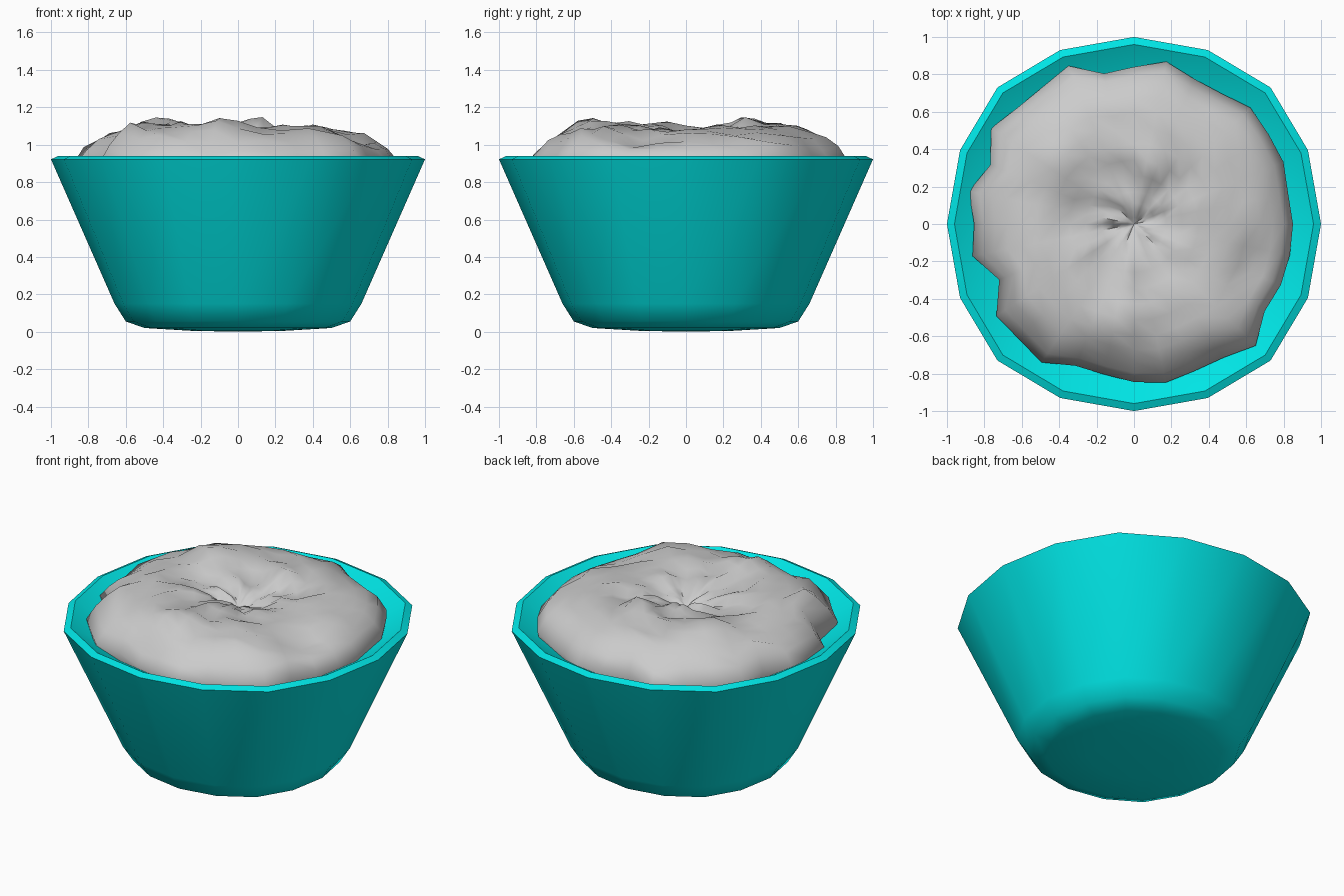
import bpy, bmesh, math
from mathutils import Vector, noise

if "Cube" in bpy.data.objects:
    bpy.data.objects.remove(bpy.data.objects["Cube"])


def loft(name, rings, angle):
    """Join rings of points; a single-point ring becomes a pole."""
    bm = bmesh.new()
    loops = [[bm.verts.new(p) for p in ring] for ring in rings]
    for a, b in zip(loops, loops[1:]):
        n = max(len(a), len(b))
        for i in range(n):
            j = (i + 1) % n
            quad = [a[i % len(a)], a[j % len(a)], b[j % len(b)], b[i % len(b)]]
            bm.faces.new(list(dict.fromkeys(quad)))
    bmesh.ops.recalc_face_normals(bm, faces=bm.faces)
    mesh = bpy.data.meshes.new(name)
    bm.to_mesh(mesh)
    bm.free()
    obj = bpy.data.objects.new(name, mesh)
    bpy.context.collection.objects.link(obj)
    bpy.ops.object.select_all(action='DESELECT')
    obj.select_set(True)
    bpy.context.view_layer.objects.active = obj
    bpy.ops.object.shade_smooth_by_angle(angle=math.radians(angle))
    return obj


# Bowl outline: 16 sides, slightly fuller on the diagonals
quarter = [(1, 0), (.93, .395), (.73, .73), (.395, .93)]
unit = []
for q in range(4):
    for x, y in quarter:
        unit.append(((x, -y, -x, y)[q], (y, x, -y, -x)[q]))


def bowl_ring(r, z):
    return [(r * x, r * y, z) for x, y in unit] if r else [(0, 0, z)]


# Bowl: outer wall, tilted rim and shallow dished inside
profile = [(0, 0), (0.25, 0.005), (0.5, 0.02), (0.6, 0.055), (0.66, 0.15), (1.0, 0.922),
           (0.96, 0.94), (0.74, 0.81), (0.4, 0.74), (0, 0.72)]
bowl = loft("bowl", [bowl_ring(r, z) for r, z in profile], 42)
teal = bpy.data.materials.new("teal")
teal.diffuse_color = (0.0, 0.78, 0.78, 1)
teal.use_nodes = True
teal.node_tree.nodes["Principled BSDF"].inputs["Base Color"].default_value = teal.diffuse_color
bowl.data.materials.append(teal)

# Filling: uneven outline, lumpy top with a puckered centre
outline = [.85, .84, .865, .865, .88, .84, .84, .885, .84, .82, .915, .88, .88, .92, .83, .90,
           .855, .88, .78, .885, .87, .89, .82, .82, .845, .865, .85, .86, .92, .84, .85, .85]
section = [(0, .99), (.04, 1.01), (.08, 1.025), (.13, 1.04), (.2, 1.055), (.3, 1.075), (.4, 1.088),
           (.5, 1.093), (.6, 1.092), (.7, 1.083), (.79, 1.065), (.87, 1.035), (.94, .985),
           (1.0, .91), (.98, .83)]
# lumps: x, y, spread, height
lumps = [(-.4, .33, .13, .05), (-.07, -.5, .13, .055), (-.45, -.3, .15, .025),
         (.1, .32, .12, .045), (.3, -.1, .2, -.025), (.64, -.25, .13, -.07),
         (.25, .2, .12, -.03), (-.1, -.76, .1, -.05), (-.25, 0, .12, -.02), (-.6, -.35, .12, .03)]


def filling_point(i, k):
    t, z = section[k]
    if t == 0:
        return (0, 0, z)
    ang = i * math.tau / len(outline)
    blend = 1 if k > 12 else t * t
    r = t * (0.86 * (1 - blend) + outline[i] * blend)
    x, y = r * math.cos(ang), r * math.sin(ang)
    if k < 14:
        z += sum(h * math.exp(-((x - a) ** 2 + (y - b) ** 2) / s ** 2) for a, b, s, h in lumps)
        z += 0.03 * noise.noise(Vector((x * 5, y * 5, 3.7)))
        z += 0.035 * noise.noise(Vector((x * 11, y * 11, 8.1)))
        pucker = math.exp(-((r - .2) / .14) ** 2)
        z += 0.06 * pucker * noise.noise(Vector((math.cos(ang) * 3, math.sin(ang) * 3, t * 5)))
    return (x, y, z)


rings = [[filling_point(i, k) for i in range(len(outline) if section[k][0] else 1)]
         for k in range(len(section))]
loft("filling", rings, 60)
